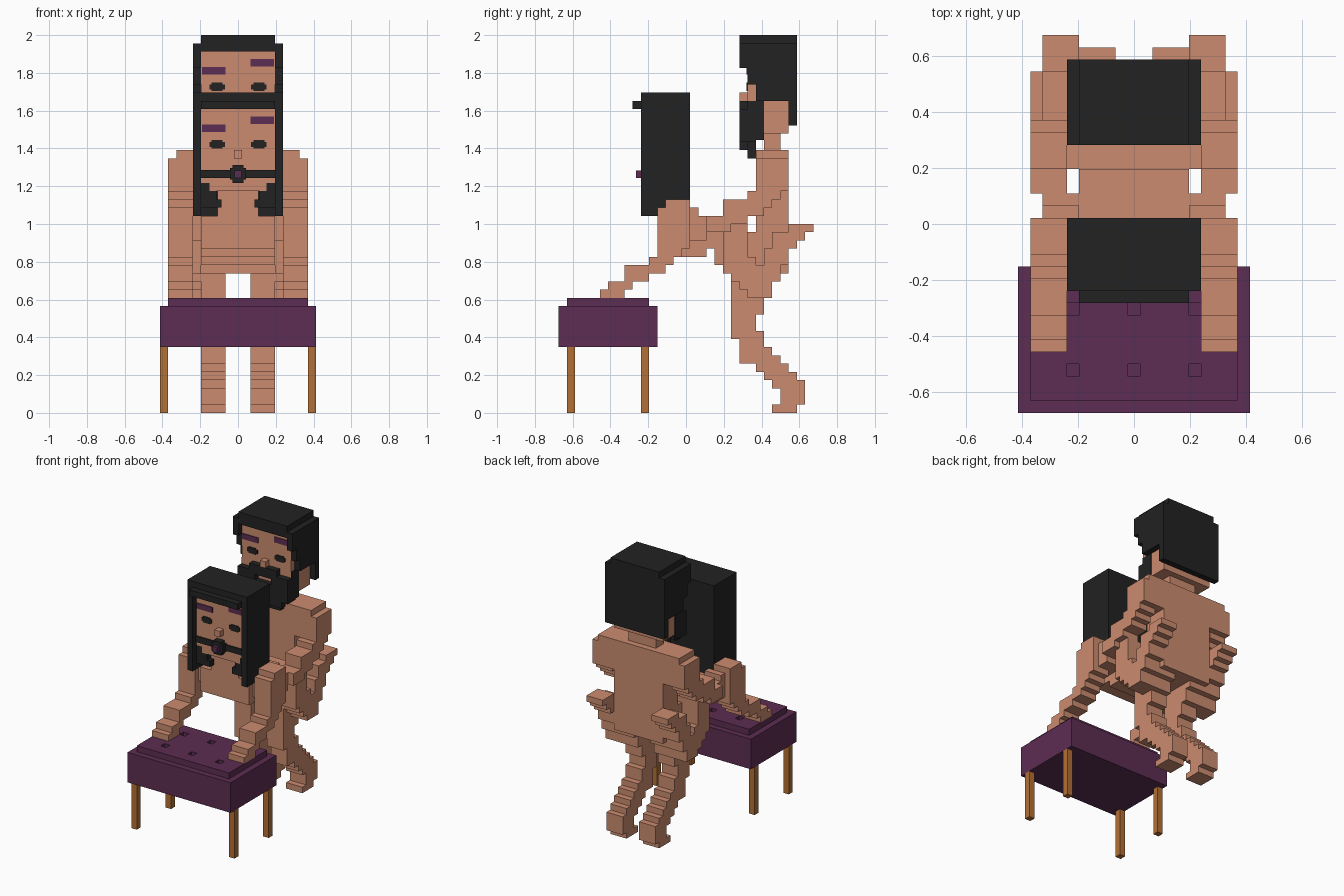
import bpy
import bmesh
from mathutils import Matrix, Vector

U = 2 / 46          # edge of one block
MID = 15.5          # block row that lies on y = 0

cube = bpy.data.objects.get("Cube")
if cube:
    bpy.data.objects.remove(cube)


def material(name, rgb):
    m = bpy.data.materials.new(name)
    m.use_nodes = True
    m.diffuse_color = (*rgb, 1)
    m.node_tree.nodes["Principled BSDF"].inputs["Base Color"].default_value = (*rgb, 1)
    return m


SKIN = material("skin", (0.60, 0.26, 0.16))
BLACK = material("soft_black", (0.016, 0.016, 0.016))
PURPLE = material("plum", (0.107, 0.026, 0.084))
WOOD = material("wood", (0.45, 0.16, 0.035))


def build(name, mat, boxes, mirror=False):
    """Join boxes given as (x0, x1, y0, y1, z0, z1) in block units."""
    bm = bmesh.new()
    for x0, x1, y0, y1, z0, z1 in boxes:
        spans = [(x0, x1), (-x1, -x0)] if mirror else [(x0, x1)]
        for a, b in spans:
            centre = Vector(((a + b) / 2, (y0 + y1) / 2 - MID, (z0 + z1) / 2)) * U
            size = Vector((b - a, y1 - y0, z1 - z0)) * U
            bmesh.ops.create_cube(bm, size=1, matrix=Matrix.Translation(centre) @ Matrix.Diagonal((*size, 1)))
    mesh = bpy.data.meshes.new(name)
    bm.to_mesh(mesh)
    bm.free()
    mesh.materials.append(mat)
    ob = bpy.data.objects.new(name, mesh)
    bpy.context.collection.objects.link(ob)
    return ob


def limb(name, x0, x1, bottom, rows):
    """Mirrored stepped limb: one block layer per (y0, y1) row, going up."""
    build(name, SKIN, [(x0, x1, a, b, bottom + i, bottom + i + 1)
                       for i, (a, b) in enumerate(rows)], True)


def face(prefix, y, eye_z):
    """Eyes, uneven eyebrows and nose on a face whose front is at y."""
    t = 0.15
    build(prefix + "_eyes", BLACK, [(1.6, 3.5, y - t, y, eye_z + .2, eye_z + .8),
                                    (1.9, 3.2, y - t, y, eye_z, eye_z + 1)], True)
    build(prefix + "_eyebrows", PURPLE, [(1.5, 4.4, y - t, y, eye_z + 3, eye_z + 3.9),
                                         (-4.4, -1.5, y - t, y, eye_z + 2, eye_z + 2.9)])
    build(prefix + "_nose", SKIN, [(-.5, .5, y - 1, y, eye_z - 1.2, eye_z - .2)])


# Padded bench with button pits
build("bench_base", PURPLE, [(-9.5, 9.5, 0, 12, 8, 13)])
pad = build("bench_pad", PURPLE, [(-8.5, 8.5, 1, 11, 13, 14)])
pits = build("button_cutter", PURPLE, [(x - .5, x + .5, y, y + 1, 13.2, 15)
                                       for x in (-5, 0, 5) for y in (3, 8)])
pits.hide_render = True
pits.hide_viewport = True
cut = pad.modifiers.new("button_pits", "BOOLEAN")
cut.operation = "DIFFERENCE"
cut.object = pits
build("bench_legs", WOOD, [(8.5, 9.5, y, y + 1, 0, 8) for y in (1, 10)], True)

# Leaning figure: body, arms and folded legs
build("leaning_torso", SKIN, [
    (-4.5, 4.5, 12, 16, 20, 24), (-7.5, 7.5, 14, 18, 21, 24),
    (-4.5, 4.5, 15, 18, 19, 24), (-4.5, 4.5, 18, 20, 20, 24),
    (-4.5, 4.5, 19, 23, 18, 23), (-4.5, 4.5, 22, 24.5, 17, 22),
    (-2.5, 2.5, 12, 15, 24, 28)])
limb("leaning_arm", 5.5, 8.5, 14,
     [(5, 8), (6, 9), (8, 11), (8, 13), (11, 14), (12, 15)]
     + [(12, 16)] * 5 + [(13, 16)])
build("leaning_shoulders", SKIN, [(4.5, 7.5, 13, 17, 21, 25)], True)
limb("leaning_thigh", 4.5, 7.5, 14,
     [(23, 25), (22, 26), (21, 25), (20, 25), (20, 24)] + [(20, 23)] * 4)
limb("leaning_calf", 4.5, 7.5, 14,
     [(23, 26), (23, 26), (24, 27), (24, 27), (25, 28), (25, 28), (26, 29), (26, 30), (28, 31)])

# Leaning figure: head with long hair
build("leaning_head", SKIN, [(-4.5, 4.5, 11, 14, 28, 37), (-3.5, 3.5, 11, 14, 27, 28)])
face("leaning", 11, 32.2)
build("long_hair", BLACK, [
    (-5.5, 5.5, 10, 16, 37, 39), (-5.5, 5.5, 14, 16, 24, 37),
    (-4.5, 4.5, 9, 10, 37, 38)])
build("long_hair_sides", BLACK, [
    (4.5, 5.5, 10, 16, 24, 37), (2, 4.5, 11, 14, 25, 26),
    (2.6, 4.5, 11, 14, 26, 27), (3.5, 4.5, 11, 14, 27, 28)], True)
build("mouth_strap", BLACK, [(-4.5, 4.5, 10.8, 11, 28.6, 29.6),
                             (-1, 1, 10, 11, 28.4, 29.8), (-.7, .7, 10, 11, 28, 30.2)])
build("strap_centre", PURPLE, [(-.4, .4, 9.4, 10, 28.6, 29.5)])

# Standing figure: body, arms and legs
build("standing_torso", SKIN, [
    (-4.5, 4.5, 24, 28, 17, 32), (-5.5, 5.5, 24, 28, 27, 32),
    (-7.5, 7.5, 24, 28, 30, 32), (-2.5, 2.5, 25, 27, 32, 34)])
limb("standing_arm", 5.5, 8.5, 22,
     [(18, 21), (18, 23), (20, 25), (20, 26), (23, 27)] + [(24, 28)] * 4)
limb("standing_leg", 1.5, 4.5, 0,
     [(26, 29), (27, 30), (27, 30), (26, 30), (25, 29), (24, 28), (22, 27), (22, 26),
      (22, 25), (21, 25), (21, 24), (21, 24), (21, 25), (21, 25), (21, 26), (21, 26),
      (21, 27), (22, 28)])

# Standing figure: head, short hair and beard
build("standing_head", SKIN, [(-4.5, 4.5, 23, 28, 34, 44)])
face("standing", 23, 39.2)
build("short_hair", BLACK, [(-4.5, 4.5, 22, 29, 44, 46), (-4.5, 4.5, 28, 29, 35, 44)])
build("short_hair_sides", BLACK, [
    (4.5, 5.5, 22, 29, 42, 45), (4.5, 5.5, 23, 29, 40, 42),
    (4.5, 5.5, 24, 29, 38, 40), (4.5, 5.5, 28, 29, 35, 38)], True)
build("beard", BLACK, [(-2.5, 2.5, 22, 23, 36.4, 38), (-3.5, 3.5, 22, 23, 32, 35.4),
                       (-2.5, 2.5, 23, 24, 31, 34)])
build("beard_sides", BLACK, [(1.5, 3.5, 22, 23, 35.4, 37), (3.5, 4.6, 22, 24, 33, 37),
                             (4.5, 4.6, 23, 25, 33.2, 38)], True)
